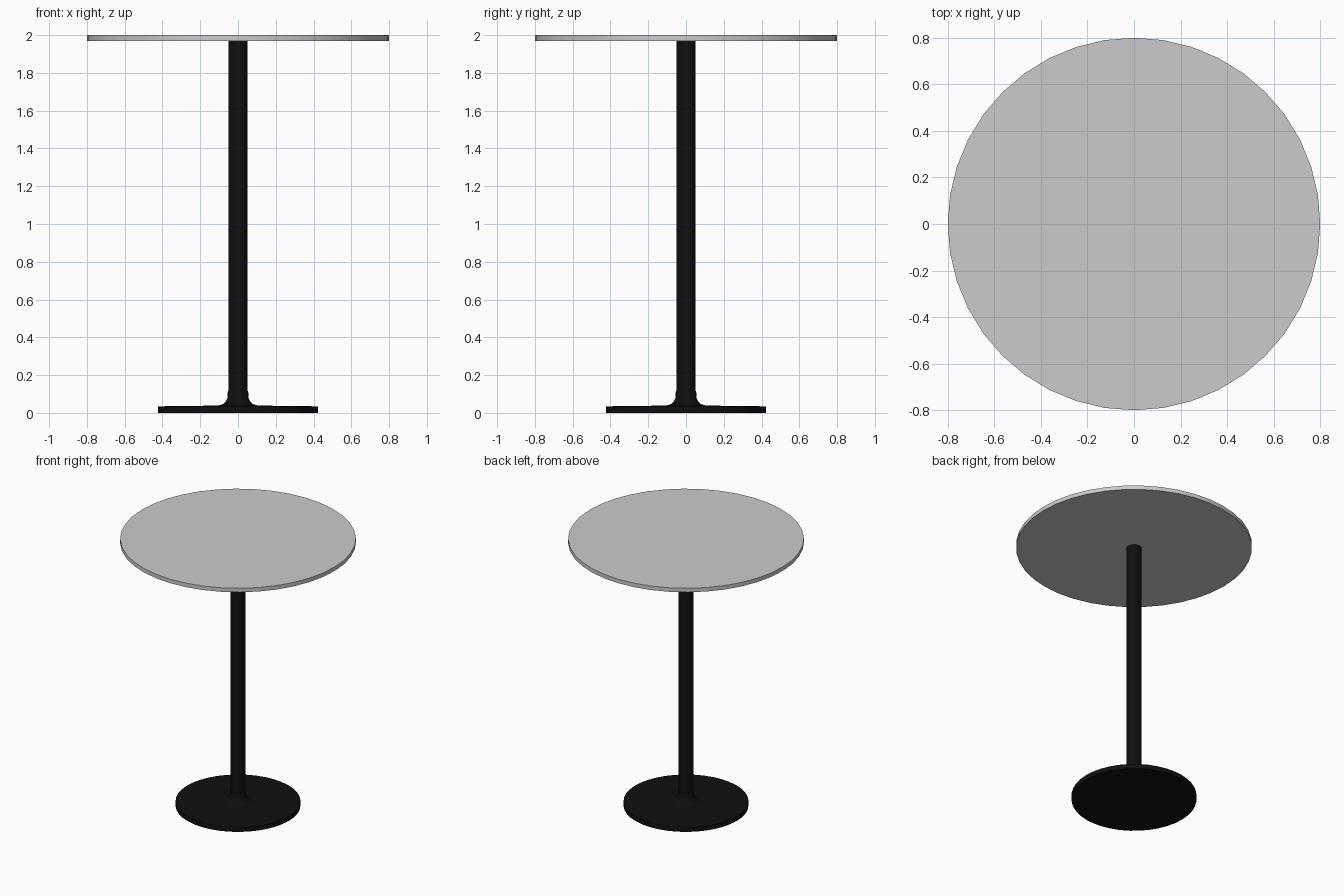
import bpy, bmesh, math

if "Cube" in bpy.data.objects:
    bpy.data.objects.remove(bpy.data.objects["Cube"])

SIDES = 40

def lathe(name, profile, color=None):
    """Revolve an (r, z) profile around z, closing the ends with caps."""
    bm = bmesh.new()
    rings = []
    for r, z in profile:
        rings.append([bm.verts.new((r * math.cos(2 * math.pi * i / SIDES),
                                    r * math.sin(2 * math.pi * i / SIDES), z))
                      for i in range(SIDES)])
    for a, b in zip(rings, rings[1:]):
        for i in range(SIDES):
            j = (i + 1) % SIDES
            bm.faces.new((a[i], a[j], b[j], b[i]))
    bm.faces.new(rings[0][::-1])
    bm.faces.new(rings[-1])
    mesh = bpy.data.meshes.new(name)
    bm.to_mesh(mesh)
    bm.free()
    obj = bpy.data.objects.new(name, mesh)
    bpy.context.collection.objects.link(obj)
    if color:
        mesh.materials.append(color)
    bpy.ops.object.select_all(action='DESELECT')
    obj.select_set(True)
    bpy.context.view_layer.objects.active = obj
    bpy.ops.object.shade_smooth_by_angle(angle=math.radians(30))
    return obj

black = bpy.data.materials.new("black_metal")
black.diffuse_color = (0.005, 0.005, 0.005, 1)
black.use_nodes = True
black.node_tree.nodes["Principled BSDF"].inputs["Base Color"].default_value = black.diffuse_color

# Round grey table top
lathe("table_top", [(0.8, 1.97), (0.8, 2.0)])

# Central column
lathe("column", [(0.051, 0.035), (0.051, 1.97)], black)

# Foot disc with a shallow rise, flaring into a collar round the column
fillet = [(0.105 - 0.05 * math.sin(t), 0.09 - 0.05 * math.cos(t))
          for t in (math.radians(a) for a in range(0, 91, 15))]
lathe("base", [(0.424, 0.0), (0.424, 0.035), (0.185, 0.036), (0.18, 0.039)]
      + fillet + [(0.054, 0.115)], black)
